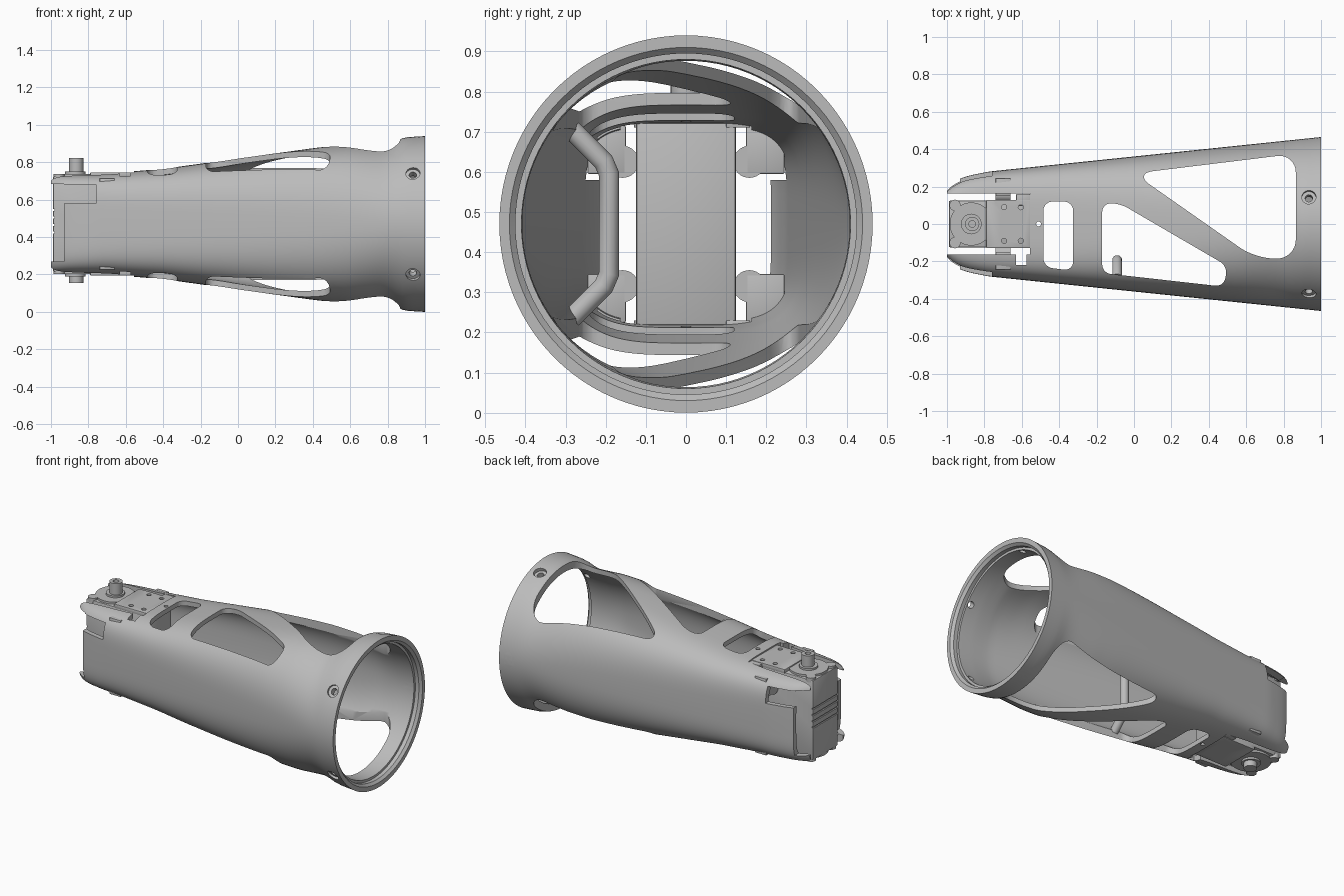
import bpy, bmesh, math
from mathutils import Vector

if "Cube" in bpy.data.objects:
    bpy.data.objects.remove(bpy.data.objects["Cube"])

MID = 0.47  # height of the long axis


def material(name, rgb):
    m = bpy.data.materials.new(name)
    m.use_nodes = True
    m.diffuse_color = (*rgb, 1)
    m.node_tree.nodes["Principled BSDF"].inputs["Base Color"].default_value = (*rgb, 1)
    return m


GREY = material("plain grey", (0.5, 0.5, 0.5))


def finish(name, bm):
    bmesh.ops.recalc_face_normals(bm, faces=bm.faces)
    me = bpy.data.meshes.new(name)
    bm.to_mesh(me)
    bm.free()
    me.materials.append(GREY)
    ob = bpy.data.objects.new(name, me)
    bpy.context.scene.collection.objects.link(ob)
    return ob


def box(name, lo, hi, bevel=0):
    bm = bmesh.new()
    bmesh.ops.create_cube(bm, size=1)
    for v in bm.verts:
        v.co = [l + (h - l) * (c + 0.5) for l, h, c in zip(lo, hi, v.co)]
    if bevel:
        bmesh.ops.bevel(bm, geom=bm.edges[:], offset=bevel, segments=2, affect='EDGES', profile=0.5)
    return finish(name, bm)


def cyl(name, r, a, b, segs=32):
    a, b = Vector(a), Vector(b)
    bm = bmesh.new()
    bmesh.ops.create_cone(bm, cap_ends=True, segments=segs, radius1=r, radius2=r, depth=(b - a).length)
    turn = (b - a).to_track_quat('Z', 'Y')
    for v in bm.verts:
        v.co = turn @ v.co + (a + b) / 2
    return finish(name, bm)


def prism(name, pts, round_by):
    bm = bmesh.new()
    bm.faces.new([bm.verts.new((x, y, -0.2)) for x, y in pts])
    bmesh.ops.bevel(bm, geom=bm.verts[:], offset=round_by, segments=8, affect='VERTICES', profile=0.5)
    out = bmesh.ops.extrude_face_region(bm, geom=bm.faces[:])
    for v in out["geom"]:
        if isinstance(v, bmesh.types.BMVert):
            v.co.z = 1.2
    return finish(name, bm)


def cut(ob, tools):
    for t in tools:
        m = ob.modifiers.new("cut", 'BOOLEAN')
        m.operation, m.solver, m.object = 'DIFFERENCE', 'EXACT', t
    dg = bpy.context.evaluated_depsgraph_get()
    me = bpy.data.meshes.new_from_object(ob.evaluated_get(dg))
    ob.modifiers.clear()
    ob.data = me
    for t in tools:
        bpy.data.objects.remove(t)


def lerp(keys, x):
    x = min(max(x, keys[0][0]), keys[-1][0])
    for (a, p), (b, q) in zip(keys, keys[1:]):
        if x <= b:
            return p + (q - p) * (x - a) / (b - a)


def soft(keys, x, w=0.03):
    w = min(w, 1 - abs(x))
    return sum(lerp(keys, x + w * k / 3) for k in range(-3, 4)) / 7


# Tapered shell: round at one end, boxy at the other
WIDE = [(-1, .19), (-.97, .225), (-.9, .255), (-.78, .28), (1, .465)]
TALL = [(-1, .262), (-.7, .27), (-.4, .295), (0, .35), (.45, .412), (.6, .425),
        (.77, .42), (.82, .428), (.88, .463), (1, .47)]
POWER = [(-1, 5), (-.6, 4), (-.1, 3.2), (.4, 2.6), (.85, 2), (1, 2)]
SEGS = 96


def section(x, w, h):
    n = lerp(POWER, x)
    pts = []
    for i in range(SEGS):
        t = 2 * math.pi * i / SEGS
        c, s = math.cos(t), math.sin(t)
        pts.append((x, math.copysign(abs(c) ** (2 / n), c) * w,
                    MID + math.copysign(abs(s) ** (2 / n), s) * h))
    return pts


stations = [-1 + 2 * i / 66 for i in range(67)]
rings = [section(x, soft(WIDE, x), soft(TALL, x)) for x in stations]
rings += [section(x, r, r) for x, r in ((1, .44), (.985, .425), (.96, .425), (.96, .41), (.88, .408))]
rings += [section(x, min(soft(WIDE, x) - .03, .408), min(soft(TALL, x) - .03, .405))
          for x in reversed(stations) if x < 0.85]

bm = bmesh.new()
loops = [[bm.verts.new(p) for p in ring] for ring in rings]
for a, b in zip(loops, loops[1:] + loops[:1]):
    for i in range(SEGS):
        j = (i + 1) % SEGS
        bm.faces.new((a[i], a[j], b[j], b[i]))
shell = finish("tapered_shell", bm)

# Openings through top and bottom, end slot and side notches
tools = [
    prism("cut_large", [(0, .27), (.865, .376), (.865, -.185), (.65, -.185)], .1),
    prism("cut_middle", [(-.17, .11), (-.075, .11), (.5, -.225), (.48, -.335), (-.17, -.262)], .045),
    prism("cut_small", [(-.485, .12), (-.325, .12), (-.325, -.25), (-.485, -.23)], .05),
    box("cut_end", (-1.2, -.163, -.2), (-.555, .163, 1.2)),
    box("cut_side_slot", (-.63, -.22, -.2), (-.575, -.1, 1.2)),
]
for s in (-1, 1):
    y0, y1 = sorted((.1 * s, .5 * s))
    tools.append(box("cut_side", (-1.2, y0, .27), (-.93, y1, .685)))
    tools.append(box("cut_notch", (-1.1, y0, .58), (-.76, y1, .68)))

# Five countersunk screw holes round the wide end
for k in range(5):
    t = math.radians(18 + 72 * k)
    d = Vector((0, math.sin(t), math.cos(t)))
    c = Vector((.935, 0, MID))
    tools.append(cyl("cut_hole", .02, c + d * .3, c + d * .6, 24))
    tools.append(cyl("cut_sink", .038, c + d * .445, c + d * .6, 24))
tools.append(cyl("cut_pin", .013, (-.51, 0, -.2), (-.51, 0, 1.2), 16))
cut(shell, tools)

# Motor body with grooves across its end
motor = box("motor_body", (-.99, -.125, .215), (-.56, .125, .725), .008)
cut(motor, [box("cut_groove", (-1.1, -.2, z), (-.982, .2, z + .01)) for z in (.42, .46, .5, .54)])

for s, side in ((1, "top"), (-1, "bottom")):
    def at(x, y, h):
        return (x, y, MID + s * h)

    def slab(name, x0, x1, y0, y1, h0, h1):
        z0, z1 = sorted((MID + s * h0, MID + s * h1))
        return box(name, (x0, y0, z0), (x1, y1, z1), .003)

    # Mounting plate with small holes
    plate = slab(side + "_mount_plate", -.79, -.555, -.128, .128, .25, .275)
    cut(plate, [cyl("cut_hole", .014, at(x, y, .24), at(x, y, .3), 16)
                for x in (-.695, -.605) for y in (-.09, .09)]
        + [cyl("cut_round", .17, at(-.87, 0, .2), at(-.87, 0, .3), 48)])
    slab(side + "_plate_edge", -.63, -.555, .1, .16, .24, .272)
    # Output disc and shaft
    cyl(side + "_disc", .115, at(-.87, 0, .24), at(-.87, 0, .268), 48)
    cyl(side + "_collar", .055, at(-.87, 0, .25), at(-.87, 0, .28))
    shaft = cyl(side + "_shaft", .038, at(-.865, 0, .25), at(-.865, 0, .352 if s > 0 else .315))
    cut(shaft, [cyl("cut_bore", .018, at(-.865, 0, .3), at(-.865, 0, .4), 16)])
    # Corner screws and inner corner lugs
    for y in (-.1, .1):
        screw = cyl(side + "_corner_screw", .03, at(-.957, y, .24), at(-.957, y, .268), 24)
        cut(screw, [cyl("cut_socket", .015, at(-.957, y, .258), at(-.957, y, .3), 6)])
        q = 1 if y > 0 else -1
        cyl(side + "_lug", .04, (-.74, q * .158, MID + s * .155), (-.66, q * .158, MID + s * .155))
        y0, y1 = sorted((q * .15, q * .245))
        slab(side + "_lug_block", -.74, -.66, y0, y1, .125, .245)

# Bent guard bar inside the shell
curve = bpy.data.curves.new("guard_bar", 'CURVE')
curve.dimensions = '3D'
curve.bevel_depth, curve.bevel_resolution = .026, 5
curve.use_fill_caps = True
path = [(.285, .235), (.205, .155), (.192, .125), (.192, -.125), (.205, -.155), (.285, -.235)]
line = curve.splines.new('POLY')
line.points.add(len(path) - 1)
for p, (y, z) in zip(line.points, path):
    p.co = (-.09, -y, MID + z, 1)
curve.materials.append(GREY)
bar = bpy.data.objects.new("guard_bar", curve)
bpy.context.scene.collection.objects.link(bar)

# Smooth shading with sharp edges kept
bpy.ops.object.select_all(action='DESELECT')
for ob in bpy.context.scene.objects:
    if ob.type == 'MESH' and GREY.name in ob.data.materials:
        ob.select_set(True)
        bpy.context.view_layer.objects.active = ob
bpy.ops.object.shade_smooth_by_angle(angle=math.radians(30))
